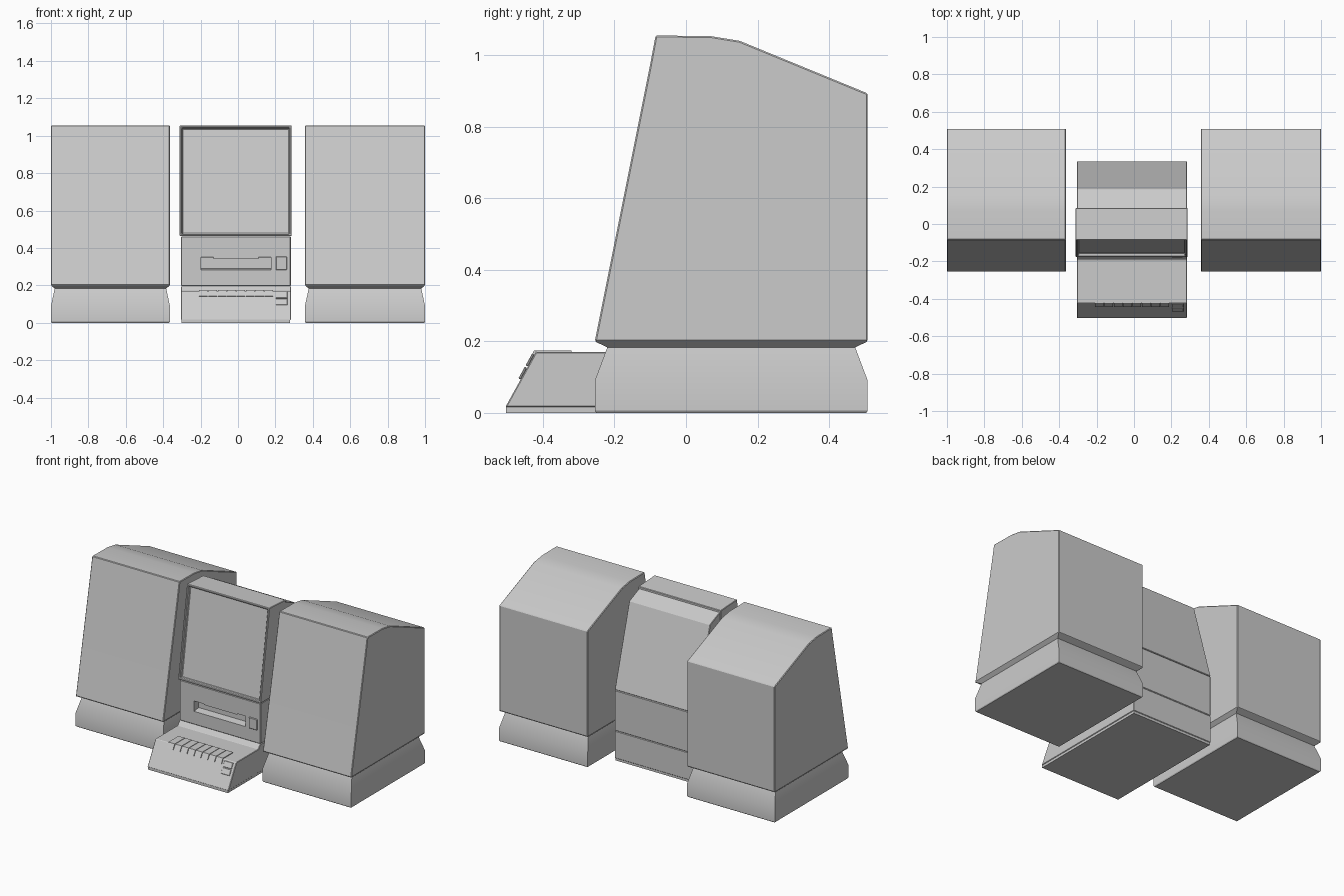
import bpy, bmesh, math
from mathutils import Vector

if "Cube" in bpy.data.objects:
    bpy.data.objects.remove(bpy.data.objects["Cube"], do_unlink=True)

grey = bpy.data.materials.new("light_grey")
grey.use_nodes = True
grey.diffuse_color = (0.6, 0.6, 0.6, 1)
grey.node_tree.nodes["Principled BSDF"].inputs["Base Color"].default_value = (0.6, 0.6, 0.6, 1)


def finish(name, bm, chamfer=0.0):
    """Chamfer hard edges, make the object, smooth only the gentle bends."""
    bmesh.ops.recalc_face_normals(bm, faces=bm.faces)
    if chamfer:
        hard = [e for e in bm.edges if e.is_manifold and e.calc_face_angle() > 0.6]
        bmesh.ops.bevel(bm, geom=hard, offset=chamfer, segments=1,
                        affect='EDGES', clamp_overlap=True)
    mesh = bpy.data.meshes.new(name)
    bm.to_mesh(mesh)
    bm.free()
    ob = bpy.data.objects.new(name, mesh)
    bpy.context.collection.objects.link(ob)
    mesh.materials.append(grey)
    bpy.ops.object.select_all(action='DESELECT')
    ob.select_set(True)
    bpy.context.view_layer.objects.active = ob
    bpy.ops.object.shade_smooth_by_angle(angle=math.radians(25))
    return ob


def prism(x0, x1, profile):
    """Side profile of (y, z) points extruded across x."""
    bm = bmesh.new()
    face = bm.faces.new([bm.verts.new((x0, y, z)) for y, z in profile])
    out = bmesh.ops.extrude_face_region(bm, geom=[face])["geom"]
    bmesh.ops.translate(bm, vec=(x1 - x0, 0, 0),
                        verts=[v for v in out if isinstance(v, bmesh.types.BMVert)])
    bmesh.ops.recalc_face_normals(bm, faces=bm.faces)
    return bm


def box(x0, x1, y0, y1, z0, z1):
    return prism(x0, x1, [(y0, z0), (y1, z0), (y1, z1), (y0, z1)])


def loft(x0, x1, y0, y1, levels):
    """Stack of rectangles given as (z, x inset, y inset)."""
    bm = bmesh.new()
    rings = []
    for z, ix, iy in levels:
        corners = [(x0 + ix, y0 + iy), (x1 - ix, y0 + iy), (x1 - ix, y1 - iy), (x0 + ix, y1 - iy)]
        rings.append([bm.verts.new((x, y, z)) for x, y in corners])
    for low, high in zip(rings, rings[1:]):
        for i in range(4):
            j = (i + 1) % 4
            bm.faces.new((low[i], low[j], high[j], high[i]))
    bm.faces.new(rings[0])
    bm.faces.new(rings[-1])
    return bm


# Speakers: leaning cabinet on a pinched plinth
cabinet = [(-0.255, 0.2), (-0.1, 0.975), (-0.085, 1.055), (0.07, 1.053),
           (0.15, 1.04), (0.508, 0.893), (0.508, 0.2)]
plinth = [(0, 0.004, 0.004), (0.006, 0, 0), (0.09, 0, 0), (0.183, 0.02, 0.035), (0.2, 0, 0)]
for side, x0, x1 in (("right", -1, -0.364), ("left", 0.358, 1)):
    finish(side + "_speaker_cabinet", prism(x0, x1, cabinet), 0.004)
    finish(side + "_speaker_plinth", loft(x0, x1, -0.255, 0.508, plinth))

# Control base with sloped front edge and a thin foot
L, R = -0.305, 0.283
finish("control_base", prism(L, R, [(-0.505, 0.016), (-0.42, 0.17), (-0.192, 0.17),
                                    (-0.172, 0.195), (0.335, 0.195), (0.335, 0.016)]), 0.003)
finish("base_foot", box(L + 0.004, R - 0.004, -0.503, 0.331, 0, 0.017))

# Disc module with a tray recess
module = finish("disc_module", box(L, R, -0.172, 0.335, 0.196, 0.462), 0.004)
cutter = finish("tray_cutter", prism(-0.198, 0.176, [(-0.2, 0.278), (-0.125, 0.29),
                                                     (-0.125, 0.348), (-0.2, 0.352)]))
cutter.hide_render = True
cut = module.modifiers.new("tray_recess", 'BOOLEAN')
cut.object = cutter
cut.solver = 'EXACT'
bpy.context.view_layer.objects.active = module
bpy.ops.object.modifier_apply(modifier=cut.name)
bpy.data.objects.remove(cutter, do_unlink=True)
finish("tray_lip", box(-0.13, 0.11, -0.168, -0.12, 0.342, 0.354))
finish("eject_button", box(0.202, 0.262, -0.179, -0.168, 0.282, 0.354), 0.003)

# Display head: leaning frame with a recessed screen
bm = prism(-0.312, 0.287, [(-0.177, 0.464), (-0.085, 1.055), (0.085, 1.046), (0.085, 0.464)])
front = min(bm.faces, key=lambda f: f.normal.y)
bmesh.ops.inset_individual(bm, faces=[front], thickness=0.016, depth=0.0)
bmesh.ops.inset_individual(bm, faces=[front], thickness=0.005, depth=-0.02)
finish("display_frame", bm, 0.003)

# Tapered shell behind the display
finish("display_shell", prism(L, R, [(0.08, 0.464), (0.08, 1.034), (0.185, 0.99),
                                     (0.335, 0.464)]), 0.003)

# Keys folded over the front edge of the control base
slope = Vector((-0.085, -0.154)).normalized()
out = Vector((slope.y, -slope.x))
edge = Vector((-0.42, 0.17))


def on_slope(start, end, lift):
    """Profile of a plate lying on the sloped front edge."""
    a, b = edge + slope * start, edge + slope * end
    return [tuple(p) for p in (a, b, b + out * lift, a + out * lift)]


tip = edge + slope * 0.034
key = [(-0.32, 0.168), tuple(edge), tuple(tip), tuple(tip + out * 0.007),
       (-0.424, 0.175), (-0.32, 0.175)]
for i in range(8):
    x = -0.21 + i * 0.05
    finish(f"key_{i + 1}", prism(x + 0.002, x + 0.048, key))
for name, start in (("upper", 0.008), ("lower", 0.05)):
    finish(name + "_side_button", prism(0.202, 0.265, on_slope(start, start + 0.038, 0.007)), 0.002)
